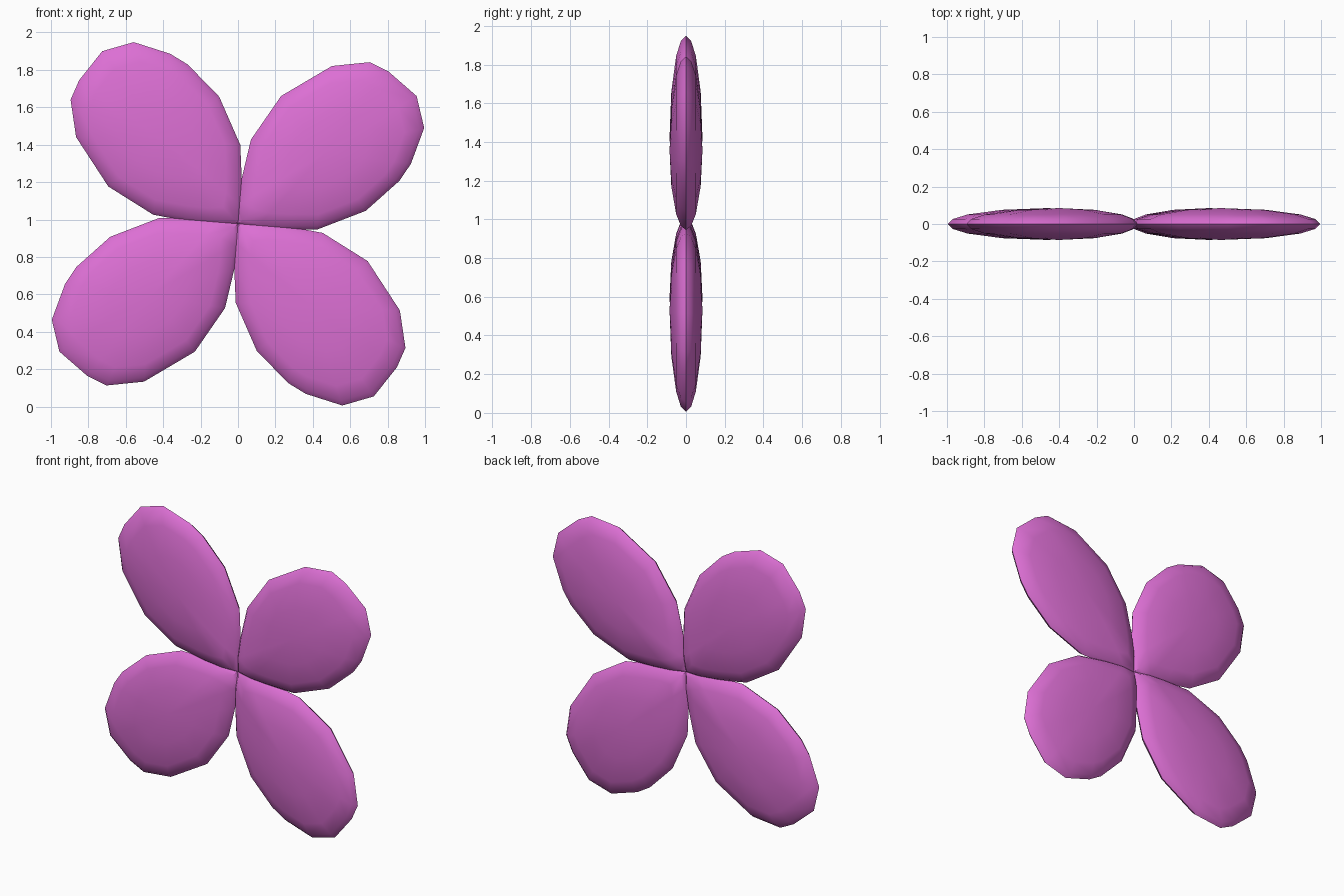
import bpy, bmesh, math

if "Cube" in bpy.data.objects:
    bpy.data.objects.remove(bpy.data.objects["Cube"])

mat = bpy.data.materials.new("orchid")
mat.diffuse_color = (0.72, 0.16, 0.66, 1)
mat.use_nodes = True
mat.node_tree.nodes["Principled BSDF"].inputs["Base Color"].default_value = mat.diffuse_color

# petal outline: distance along the petal, sideways offset
OUTLINE = [(0, 0), (.06, -.078), (.158, -.168), (.307, -.290), (.574, -.377),
           (.815, -.366), (.92, -.334), (1.096, -.230), (1.172, -.072),
           (1.138, .124), (1.091, .227), (.922, .338), (.61, .385),
           (.338, .306), (.166, .174), (.06, .078)]
RINGS = (.95, .8, .45)      # inner rings of the lens
CENTRE, THICK, HUB_Z = .6, .085, .977


def petal(name, degrees):
    a = math.radians(degrees)
    bm = bmesh.new()

    def vert(u, v, y):
        return bm.verts.new((u * math.cos(a) - v * math.sin(a), y,
                             u * math.sin(a) + v * math.cos(a)))

    def ring(s, y):
        return [vert(CENTRE + (u - CENTRE) * s, v * s, y) for u, v in OUTLINE]

    rim = ring(1, 0)
    n = len(rim)
    for side in (-1, 1):
        prev = rim
        for s in RINGS:
            cur = ring(s, side * THICK * math.sqrt(1 - s * s))
            for i in range(n):
                j = (i + 1) % n
                bm.faces.new((prev[i], prev[j], cur[j], cur[i]))
            prev = cur
        apex = vert(CENTRE, 0, side * THICK)
        for i in range(n):
            bm.faces.new((prev[i], prev[(i + 1) % n], apex))
    bmesh.ops.recalc_face_normals(bm, faces=bm.faces)
    for f in bm.faces:
        f.smooth = True
    me = bpy.data.meshes.new(name)
    bm.to_mesh(me)
    bm.free()
    me.materials.append(mat)
    ob = bpy.data.objects.new(name, me)
    ob.location.z = HUB_Z
    bpy.context.collection.objects.link(ob)
    bpy.context.view_layer.objects.active = ob
    bpy.ops.object.select_all(action='DESELECT')
    ob.select_set(True)
    bpy.ops.object.shade_smooth_by_angle(angle=math.radians(50))


# two opposite pairs of petals, meeting at the hub
for name, deg in (("petal_upper_right", 39.1), ("petal_upper_left", 131.7),
                  ("petal_lower_left", 219.1), ("petal_lower_right", 311.7)):
    petal(name, deg)
